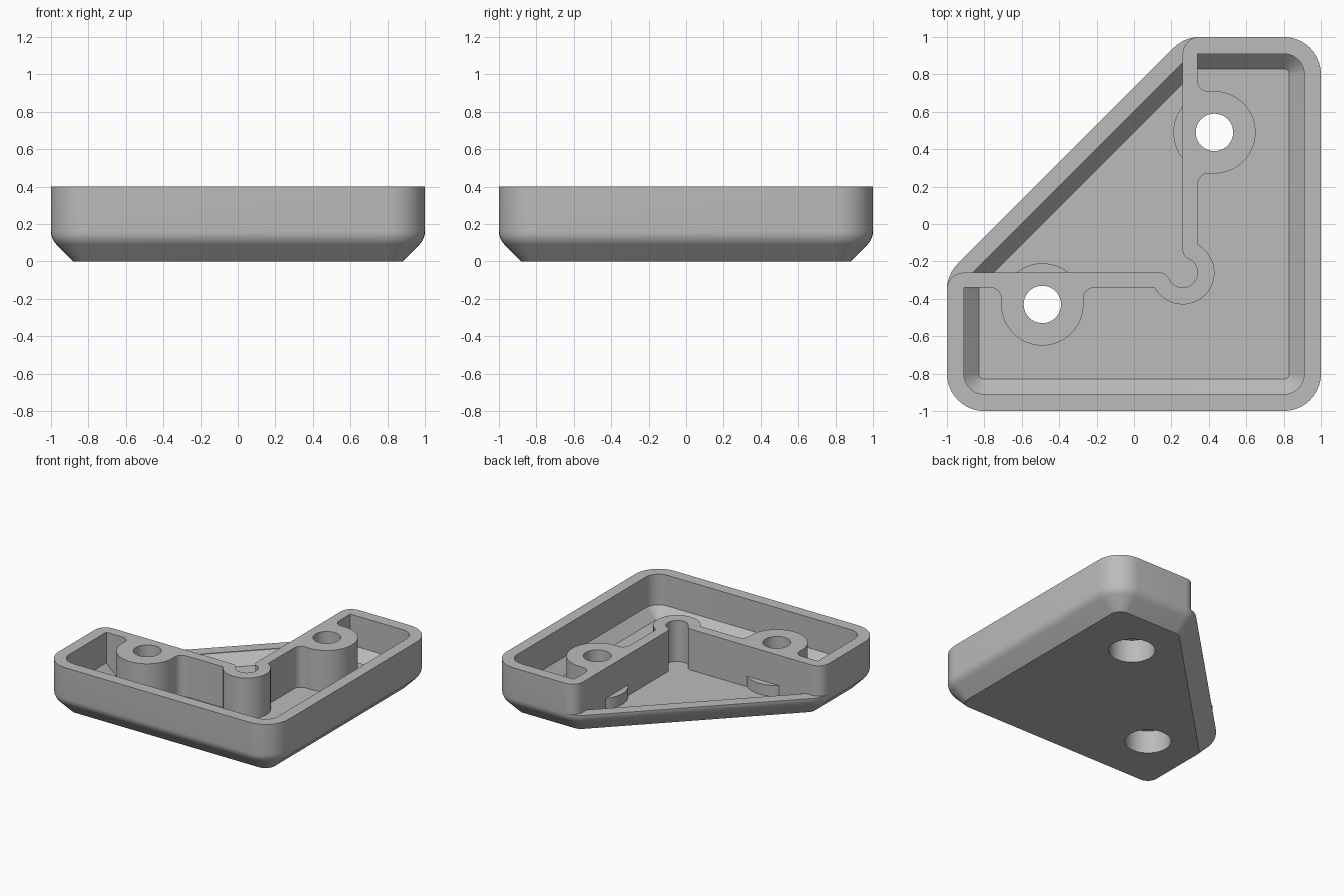
import bpy, bmesh, math

if "Cube" in bpy.data.objects:
    bpy.data.objects.remove(bpy.data.objects["Cube"])

R = 0.2                      # outer corner radius
STEP = 0.162                 # height of the low triangular rim
BOSS = (0.43, 0.49)          # screw boss centre, mirrored to the other arm
BOSS_R = 0.22
HUB = (0.26, -0.26)          # inner elbow centre
CORNERS = [(-1, -1), (1, -1), (1, 1), (0.27, 1), (-1, -0.27)]


def arc(c, r, a0, a1, n=12):
    return [(c[0] + r * math.cos(math.radians(a0 + (a1 - a0) * i / n)),
             c[1] + r * math.sin(math.radians(a0 + (a1 - a0) * i / n))) for i in range(n + 1)]


def mirrored(path):
    """Reflect across the diagonal and reverse the direction."""
    return [(-y, -x) for x, y in reversed(path)]


def ring(inset):
    """Rounded five-sided outline, moved inwards by inset."""
    pts, n = [], len(CORNERS)
    for i, p in enumerate(CORNERS):
        normals = []
        for a, b in ((CORNERS[i - 1], p), (p, CORNERS[(i + 1) % n])):
            dx, dy = b[0] - a[0], b[1] - a[1]
            length = math.hypot(dx, dy)
            normals.append((dy / length, -dx / length))
        (ax, ay), (bx, by) = normals
        k = R / (1 + ax * bx + ay * by)
        centre = (p[0] - k * (ax + bx), p[1] - k * (ay + by))
        a0 = math.degrees(math.atan2(ay, ax))
        turn = (math.degrees(math.atan2(by, bx)) - a0) % 360
        pts += arc(centre, R - inset, a0, a0 + turn, 10)
    return pts


def loft(name, levels):
    """Closed solid through (z, outline) levels."""
    bm = bmesh.new()
    rows = [[bm.verts.new((x, y, z)) for x, y in pts] for z, pts in levels]
    bm.faces.new(rows[0][::-1])
    bm.faces.new(rows[-1])
    for lo, hi in zip(rows, rows[1:]):
        for i in range(len(lo)):
            j = (i + 1) % len(lo)
            bm.faces.new((lo[i], lo[j], hi[j], hi[i]))
    bmesh.ops.recalc_face_normals(bm, faces=bm.faces)
    mesh = bpy.data.meshes.new(name)
    bm.to_mesh(mesh)
    bm.free()
    ob = bpy.data.objects.new(name, mesh)
    bpy.context.collection.objects.link(ob)
    return ob


def cut(target, cutter):
    mod = target.modifiers.new("cut", 'BOOLEAN')
    mod.operation = 'DIFFERENCE'
    mod.solver = 'EXACT'
    mod.object = cutter
    bpy.context.view_layer.objects.active = target
    bpy.ops.object.modifier_apply(modifier=mod.name)
    bpy.data.objects.remove(cutter, do_unlink=True)


# Outer body: bottom chamfer blended into upright sides
blend = 0.0966
levels = [(0, ring(0.12))]
for i in range(6, -1, -1):
    a = math.radians(45 * i / 6)
    levels.append((0.16 - blend * math.sin(a), ring(blend * (1 - math.cos(a)))))
levels.append((0.4, ring(0)))
body = loft("corner_bracket", levels)

# Tray side of the inner wall: wall, filleted screw boss, elbow
f = 0.06
dx = 0.34 + f - BOSS[0]
dy = math.sqrt((BOSS_R + f) ** 2 - dx ** 2)
t = math.degrees(math.atan2(dy, dx))
outer = [(0.34, 1.1)]
outer += arc((0.34 + f, BOSS[1] + dy), f, 180, t + 180, 8)
outer += arc(BOSS, BOSS_R, t, -t, 36)[1:]
outer += arc((0.34 + f, BOSS[1] - dy), f, 180 - t, 180, 8)[1:]
outer += arc(HUB, 0.17, math.degrees(math.acos(0.08 / 0.17)), -45, 16)

# Open side of the inner wall: round elbow notch, then straight wall
notch_angle = math.degrees(math.atan2(0.12, 0.05))
notch = arc(HUB, 0.08, -45, notch_angle, 12)
notch += arc((0.31, -0.14), 0.05, notch_angle + 180, 180, 8)[1:]
b = math.degrees(math.acos((BOSS[0] - 0.26) / BOSS_R))
inner = notch + arc(BOSS, BOSS_R, 180 + b, 180 - b, 14) + [(0.26, 1.1)]

# Hollow with a sloped floor edge, leaving the walls and bosses standing
core_outline = outer + mirrored(outer)[1:] + mirrored(inner) + inner[1:]
core = loft("wall_core", [(-0.1, core_outline), (0.8, core_outline)])
hollow = loft("hollow", [(0.078, ring(0.17)), (0.158, ring(0.09)), (0.6, ring(0.09))])
cut(hollow, core)
cut(body, hollow)

# Lower the triangular side down to its rim
side = notch + arc((0.35, 0.91), 0.09, 180, 90, 8) + [(0.35, 1.2)]
step_outline = mirrored(side) + side[1:] + [(-1.2, 1.2)]
cut(body, loft("side_step", [(STEP, step_outline), (0.7, step_outline)]))

# Screw holes with wider recesses from below
for c in (BOSS, (-BOSS[1], -BOSS[0])):
    for r, top in ((0.1, 0.6), (0.165, 0.18)):
        circle = arc(c, r, 0, 360, 40)[:-1]
        cut(body, loft("hole", [(-0.1, circle), (top, circle)]))

# Grey finish
grey = bpy.data.materials.new("grey")
grey.diffuse_color = (0.5, 0.5, 0.5, 1)
grey.use_nodes = True
grey.node_tree.nodes["Principled BSDF"].inputs["Base Color"].default_value = grey.diffuse_color
body.data.materials.clear()
body.data.materials.append(grey)
for face in body.data.polygons:
    face.material_index = 0
bpy.ops.object.select_all(action='DESELECT')
body.select_set(True)
bpy.context.view_layer.objects.active = body
bpy.ops.object.shade_smooth_by_angle(angle=math.radians(30))
